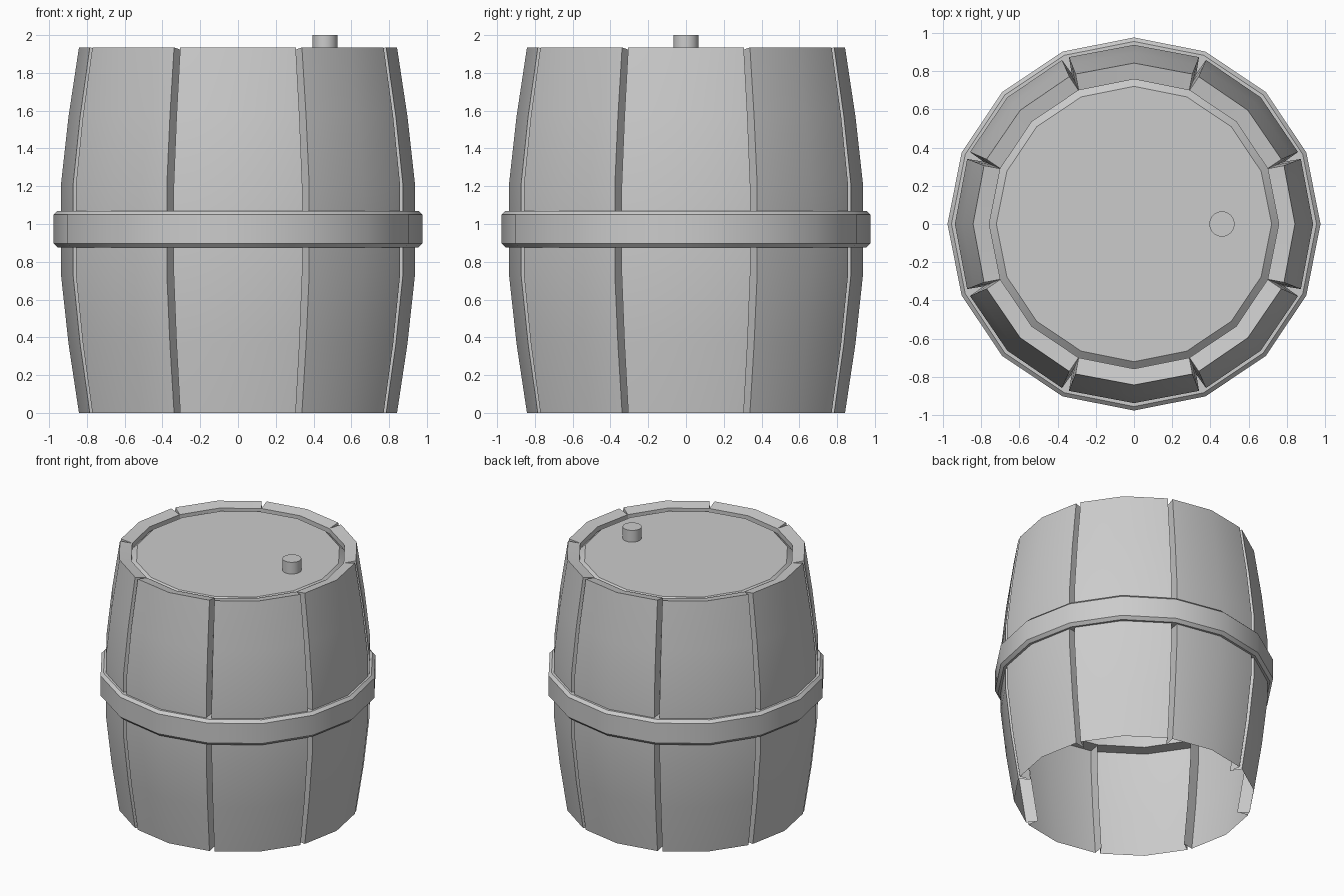
import bpy, bmesh
from math import sin, cos, pi, radians

cube = bpy.data.objects.get("Cube")
if cube:
    bpy.data.objects.remove(cube, do_unlink=True)

grey = bpy.data.materials.new("plain_grey")
grey.use_nodes = True
colour = (0.6, 0.6, 0.6, 1)
grey.diffuse_color = colour
grey.node_tree.nodes["Principled BSDF"].inputs["Base Color"].default_value = colour

SIDES = 16
STAVES = 8
GAP = radians(1.2)       # half the opening between two staves
DEPTH = 0.085            # how far a stave reaches inwards
# Outer belly curve (radius, height)
BELLY = [(0.842, 0.0), (0.897, 0.365), (0.937, 0.73),
         (0.937, 1.21), (0.897, 1.57), (0.842, 1.935)]


def finish(bm, name):
    mesh = bpy.data.meshes.new(name)
    bm.to_mesh(mesh)
    bm.free()
    obj = bpy.data.objects.new(name, mesh)
    bpy.context.collection.objects.link(obj)
    mesh.materials.append(grey)
    bpy.ops.object.select_all(action="DESELECT")
    obj.select_set(True)
    bpy.context.view_layer.objects.active = obj
    bpy.ops.object.shade_smooth_by_angle(angle=radians(30))
    return obj


def polar(bm, r, a, z):
    return bm.verts.new((r * cos(a), r * sin(a), z))


def revolve(name, profile, sides, closed=False):
    """Spin a (radius, height) profile, listed upwards on the outside."""
    bm = bmesh.new()
    rings = [[polar(bm, r, 2 * pi * i / sides, z) for i in range(sides)]
             for r, z in profile]
    pairs = list(zip(rings, rings[1:]))
    if closed:
        pairs.append((rings[-1], rings[0]))
    else:
        bm.faces.new(rings[0][::-1])
        bm.faces.new(rings[-1])
    for low, high in pairs:
        for i in range(sides):
            j = (i + 1) % sides
            bm.faces.new((low[i], low[j], high[j], high[i]))
    return finish(bm, name)


def stave(index):
    """Curved board, open at the back, with slanted sides and a top end."""
    bm = bmesh.new()
    mid = 2 * pi * index / STAVES
    half = pi / STAVES
    rows = []
    for k, (r, z) in enumerate(BELLY):
        inner_z = z - 0.018 if k == len(BELLY) - 1 else z
        row = [polar(bm, r - DEPTH, mid - half, inner_z)]
        row += [polar(bm, r, mid + a, z) for a in (GAP - half, 0, half - GAP)]
        row += [polar(bm, r - DEPTH, mid + half, inner_z)]
        rows.append(row)
    for low, high in zip(rows, rows[1:]):
        for i in range(4):
            bm.faces.new((low[i], low[i + 1], high[i + 1], high[i]))
    # Top end and the short lip behind it
    top = rows[-1]
    r, z = BELLY[-1]
    centre = polar(bm, r - DEPTH, mid, z - 0.018)
    bm.faces.new((top[0], top[1], top[2], centre))
    bm.faces.new((centre, top[2], top[3], top[4]))
    edge = [top[0], centre, top[4]]
    lip = [polar(bm, r - DEPTH, mid + a, z - 0.1) for a in (-half, 0, half)]
    for i in range(2):
        bm.faces.new((edge[i + 1], lip[i + 1], lip[i], edge[i]))
    return finish(bm, f"stave_{index + 1}")


for n in range(STAVES):
    stave(n)

# Hoop around the belly, bevelled on its outer edges
revolve("hoop", [(0.84, 0.875), (0.955, 0.875), (0.976, 0.897),
                 (0.976, 1.05), (0.955, 1.07), (0.84, 1.07)], SIDES, closed=True)

# Sunken lid with a bevelled edge
revolve("lid", [(0.757, 1.84), (0.757, 1.878), (0.72, 1.91)], SIDES)

# Bung standing on the lid
bung = revolve("bung", [(0.066, 1.89), (0.066, 2.0)], 32)
bung.location.x = 0.46
